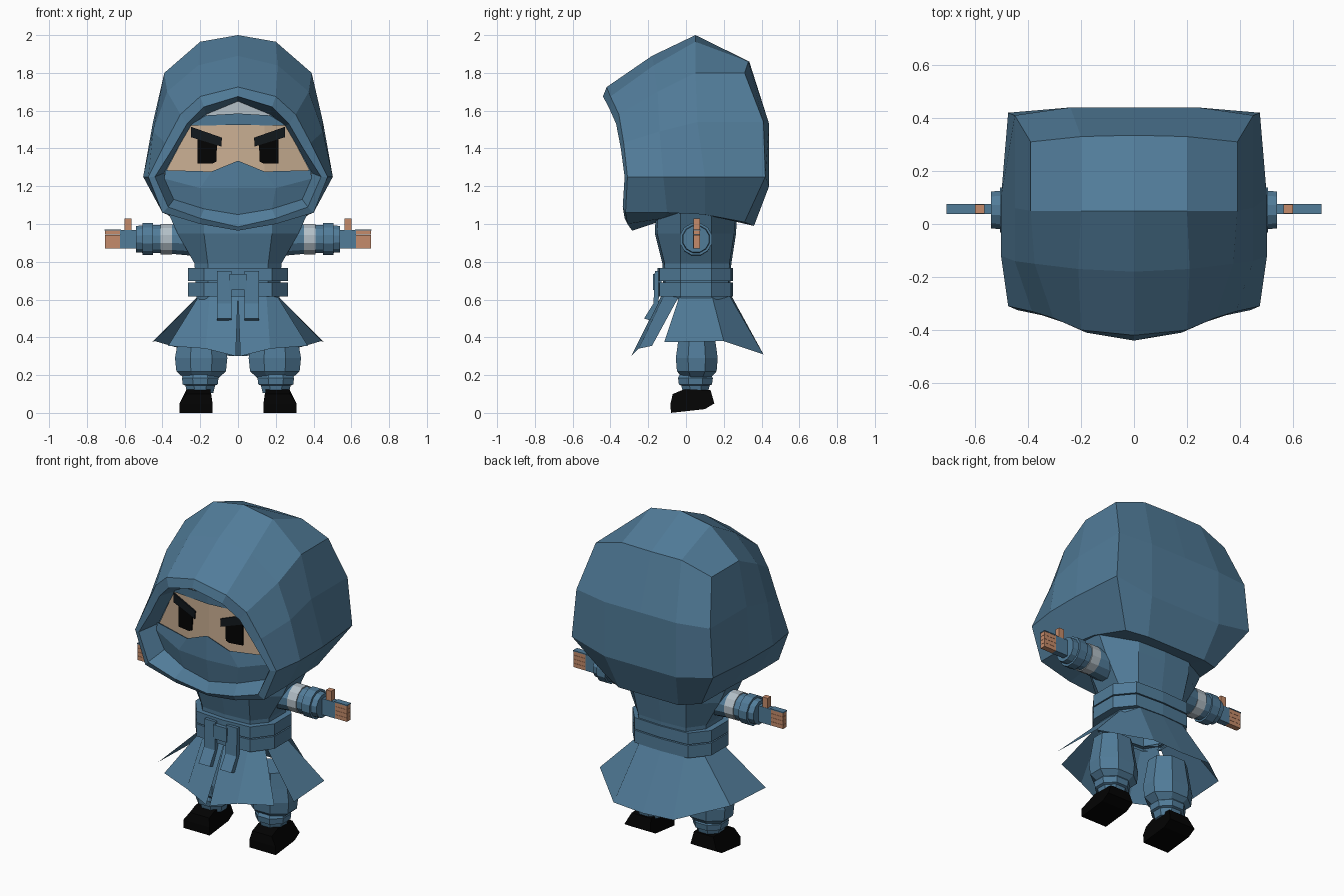
import bpy, bmesh, math

if "Cube" in bpy.data.objects:
    bpy.data.objects.remove(bpy.data.objects["Cube"])


def material(name, rgb):
    m = bpy.data.materials.new(name)
    m.diffuse_color = (*rgb, 1)
    m.use_nodes = True
    m.node_tree.nodes["Principled BSDF"].inputs["Base Color"].default_value = m.diffuse_color
    return m


BLUE = material("cloth blue", (0.082, 0.200, 0.318))
SKIN = material("face skin", (0.60, 0.435, 0.295))
HAND = material("finger skin", (0.56, 0.26, 0.145))
GREY = material("pale grey", (0.45, 0.52, 0.57))
BLACK = material("black", (0.0008, 0.0008, 0.0008))
BROW = material("brow dark", (0.006, 0.009, 0.012))


def build(name, verts, faces, mat, mirror=True):
    """Flat shaded mesh, with an optional copy mirrored over x = 0."""
    if mirror:
        n = len(verts)
        verts = verts + [(-x, y, z) for x, y, z in verts]
        faces = faces + [tuple(n + i for i in reversed(f)) for f in faces]
    bm = bmesh.new()
    vs = [bm.verts.new(v) for v in verts]
    for f in faces:
        bm.faces.new([vs[i] for i in f])
    bmesh.ops.remove_doubles(bm, verts=bm.verts[:], dist=0.0005)
    bmesh.ops.recalc_face_normals(bm, faces=bm.faces[:])
    me = bpy.data.meshes.new(name)
    bm.to_mesh(me)
    bm.free()
    me.materials.append(mat)
    ob = bpy.data.objects.new(name, me)
    bpy.context.collection.objects.link(ob)
    return ob


def grid(rows, base=0):
    verts, faces = [], []
    w = len(rows[0])
    for r in rows:
        verts += r
    for j in range(len(rows) - 1):
        for i in range(w - 1):
            a = base + j * w + i
            faces.append((a, a + 1, a + w + 1, a + w))
    return verts, faces


def sheet(name, rows, mat):
    build(name, *grid(rows), mat)


def prism(name, outline, x0, x1, mat, mirror=True, low0=None, low1=None):
    """Outline in (y, z) extruded along x; low0/low1 widen points below z = 0.06."""
    n = len(outline)
    pick = lambda z, hi, lo: hi if lo is None or z > 0.06 else lo
    v = [(pick(z, x0, low0), y, z) for y, z in outline] + [(pick(z, x1, low1), y, z) for y, z in outline]
    f = [tuple(range(n))[::-1], tuple(range(n, 2 * n))]
    f += [(i, (i + 1) % n, n + (i + 1) % n, n + i) for i in range(n)]
    build(name, v, f, mat, mirror)


def box(name, x, y, z, mat, mirror=True):
    prism(name, [(y[0], z[0]), (y[1], z[0]), (y[1], z[1]), (y[0], z[1])], *x, mat, mirror)


def lathe(name, profile, axis, c, mat, sides=8, squash=1.0):
    """Rings of (position, radius) along x or z about the centre c, capped at both ends."""
    v, f = [], []
    for p, r in profile:
        for k in range(sides):
            a = 2 * math.pi * (k + 0.5) / sides
            s, t = r * math.cos(a), r * math.sin(a)
            v.append((p, c[0] + s, c[1] + t) if axis == "x" else (c[0] + s, c[1] + t * squash, p))
    for j in range(len(profile) - 1):
        for k in range(sides):
            q = (k + 1) % sides
            f.append((j * sides + k, j * sides + q, (j + 1) * sides + q, (j + 1) * sides + k))
    f += [tuple(range(sides))[::-1], tuple(range(len(v) - sides, len(v)))]
    build(name, v, f, mat)


def on_face(pts, off=0.0):
    """Project (x, z) points to the curved face."""
    return [(x, -0.28 + 0.5 * x * x - off, z) for x, z in pts]


# Hood: half rings from the face opening to the back, each from top to chin
opening = on_face([(0, 1.65), (.17, 1.58), (.25, 1.52), (.32, 1.40), (.39, 1.27),
                   (.34, 1.13), (.18, 1.08), (0, 1.05)])
lip = [(0, -.44, 1.675), (.18, -.41, 1.62), (.27, -.37, 1.53), (.345, -.345, 1.40), (.44, -.325, 1.25),
       (.37, -.335, 1.09), (.2, -.325, 1.03), (0, -.30, .985)]
rim = [(0, -.42, 1.725), (.2, -.40, 1.675), (.305, -.355, 1.58), (.385, -.33, 1.43), (.475, -.31, 1.25),
       (.40, -.32, 1.06), (.2, -.31, 1.0), (0, -.285, .965)]
front = [(0, -.18, 1.89), (.21, -.17, 1.84), (.375, -.15, 1.70), (.45, -.14, 1.49), (.502, -.12, 1.25),
         (.40, -.1, 1.06), (.2, -.12, 1.03), (0, -.12, 1.02)]
crown = [(0, .05, 2.0), (.2, .05, 1.965), (.39, .05, 1.80), (.45, .06, 1.54), (.502, .1, 1.25),
         (.375, .1, 1.05), (.2, .1, 1.05), (0, .1, 1.05)]
back = [(0, .335, 1.86), (.2, .33, 1.86), (.39, .31, 1.80), (.45, .41, 1.54), (.475, .42, 1.25),
        (.32, .31, 1.01), (.2, .36, .99), (0, .36, .99)]
v, f = grid([opening, lip, rim, front, crown, back])
cap = [[back[0], back[1], back[2]], [(0, .44, 1.53), (.24, .44, 1.53), back[3]],
       [(0, .44, 1.20), (.24, .44, 1.20), back[4]], [back[7], back[6], back[5]]]
v2, f2 = grid(cap, len(v))
build("hood", v + v2, f + f2, BLUE)

# Face: forehead plate, headband, skin and mask
sheet("forehead_plate", [on_face([(0, 1.66), (.17, 1.585)]), on_face([(0, 1.58), (.17, 1.57)])], GREY)
sheet("headband", [on_face([(0, 1.585), (.17, 1.575)], .012), on_face([(0, 1.525), (.26, 1.52)], .012)], BLUE)
sheet("face", [on_face([(0, 1.56), (.14, 1.55), (.25, 1.53)]),
               on_face([(0, 1.31), (.14, 1.26), (.39, 1.265)])], SKIN)
sheet("mask", [on_face([(0, 1.32), (.14, 1.265), (.38, 1.275)]),
               on_face([(0, 1.335), (.14, 1.278), (.385, 1.285)], .02),
               on_face([(0, 1.19), (.2, 1.19), (.39, 1.24)], .025),
               on_face([(0, 1.05), (.18, 1.08), (.34, 1.13)])], BLUE)


def plate(name, pts, off, mat):
    n = len(pts)
    build(name, on_face(pts, off - .009) + on_face(pts, off),
          [tuple(range(n)), tuple(range(n, 2 * n))]
          + [(i, (i + 1) % n, n + (i + 1) % n, n + i) for i in range(n)], mat)


plate("eye", [(.115, 1.33), (.135, 1.32), (.215, 1.32), (.215, 1.47), (.11, 1.45)], .008, BLACK)
plate("eyebrow", [(.088, 1.41), (.25, 1.46), (.25, 1.515), (.085, 1.457)], .016, BROW)


# Torso and belt: half rings from front centre to back centre
def ring(z, x, yf, yb, xf):
    return [(0, yf, z), (xf, yf + .012, z), (x, -.03, z), (x, .135, z), (xf, yb - .01, z), (0, yb, z)]


sheet("torso", [ring(1.06, .37, -.16, .27, .18), ring(.95, .32, -.165, .265, .18),
                ring(.79, .23, -.125, .24, .16), ring(.6, .22, -.12, .23, .16)], BLUE)
for nm, a, b in (("lower_belt", .615, .69), ("upper_belt", .697, .767)):
    inner, outer = (.2, -.10, .21, .14), (.265, -.152, .248, .18)
    sheet(nm, [ring(a, *inner), ring(a, *outer), ring(b, *outer), ring(b, *inner)], BLUE)
box("belt_knot", (-.045, .045), (-.175, -.13), (.65, .735), BLUE, False)
prism("belt_tail", [(-.14, .75), (-.165, .75), (-.172, .58), (-.222, .50), (-.19, .49), (-.145, .58)],
      .035, .11, BLUE)

# Flared skirt: split front flaps and a back panel wrapping round the sides
waist = ring(.63, .2, -.125, .235, .15)
sheet("skirt_front", [waist[:3], [(.012, -.29, .30), (.17, -.25, .34), (.37, -.18, .355)]], BLUE)
sheet("skirt_back", [waist[2:], [(.455, -.115, .375), (.44, .2, .38), (.2, .41, .31), (0, .415, .30)]], BLUE)

# Arms, modelled once and mirrored
ARM = (.053, .92)
lathe("sleeve", [(.15, .10), (.36, .08)], "x", ARM, BLUE, 12)
lathe("arm_wrap", [(.35, .083), (.41, .083)], "x", ARM, GREY, 12)
lathe("cuff", [(.405, .077), (.45, .077), (.45, .088), (.505, .088), (.505, .075), (.54, .072)],
      "x", ARM, BLUE, 12)
box("palm", (.53, .625), (.038, .075), (.87, .968), BLUE)
for i in range(4):
    z = .87 + .0245 * i
    box("finger_%d" % (i + 1), (.62, .705), (.04, .074), (z, z + .0235), HAND)
box("finger_guard", (.62, .707), (.038, .076), (.966, .972), BLUE)
box("thumb", (.565, .6), (.04, .073), (.965, 1.028), HAND)

# Legs and shoes
lathe("trouser_leg", [(.46, .12), (.37, .135), (.29, .15), (.22, .142), (.185, .10)],
      "z", (.195, .057), BLUE, 8, .8)
lathe("ankle_wrap", [(.21, .09), (.185, .105), (.15, .1), (.145, .085), (.105, .075)],
      "z", (.2, .05), BLUE, 8, .95)
prism("shoe", [(-.08, 0), (-.082, .05), (-.07, .10), (-.01, .125), (.13, .12), (.15, .05), (.1, .02)],
      .145, .275, BLACK, True, .135, .31)
